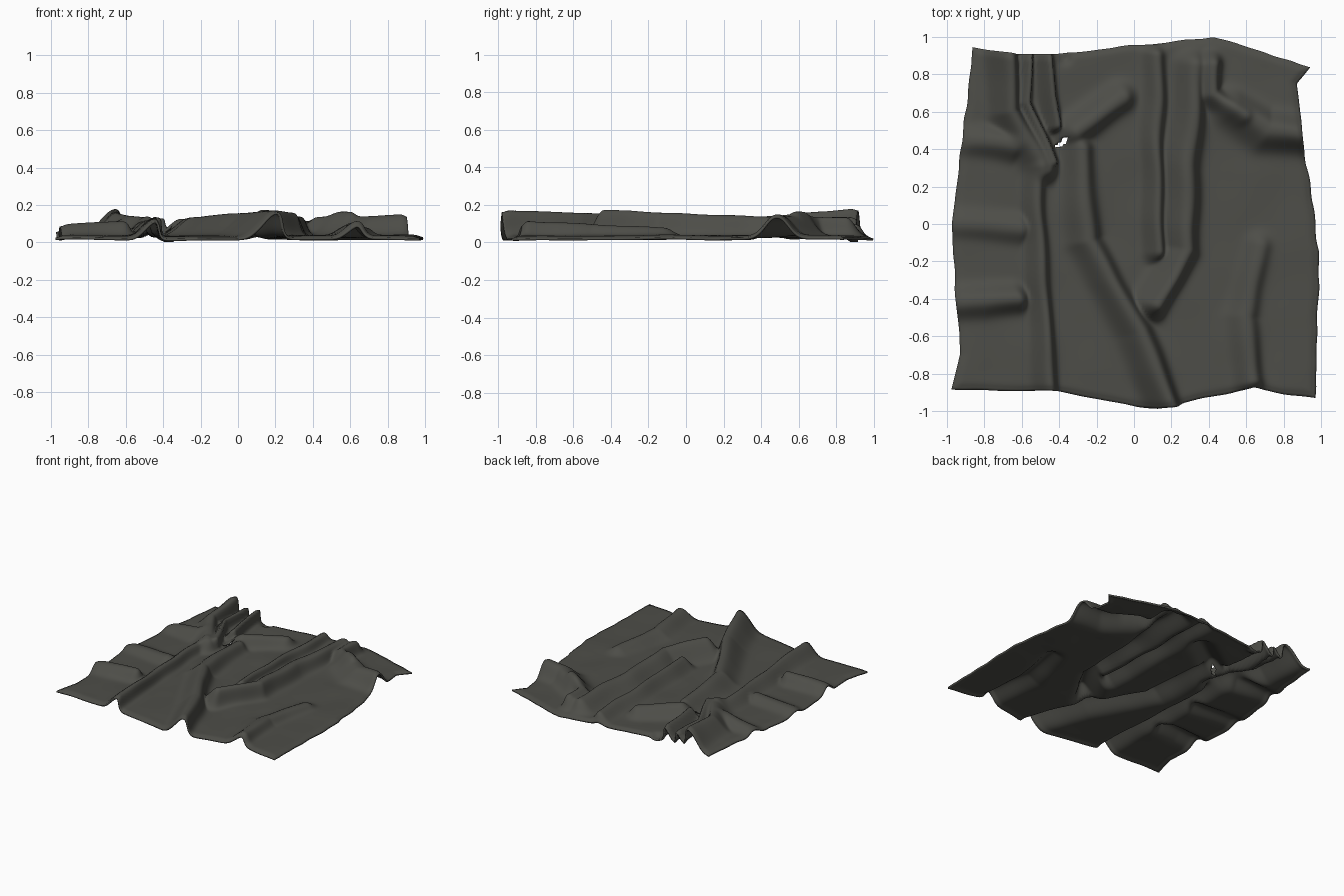
import bpy, bmesh, math
from mathutils import Vector, noise

if "Cube" in bpy.data.objects:
    bpy.data.objects.remove(bpy.data.objects["Cube"])

N = 150          # grid resolution
FLOOR = 0.036    # resting height of the flat cloth

# Outline edges of the cloth
LEFT = [(-.98, -.88), (-.93, -.7), (-.97, 0), (-.86, .95)]
RIGHT = [(.97, -.93), (.99, -.15), (.9, .5), (.87, .75), (.94, .84)]
FRONT = [(-.98, -.88), (-.4, -.9), (.1, -.99), (.62, -.88), (.97, -.93)]
BACK = [(-.86, .95), (-.65, .91), (-.4, .91), (.42, 1), (.94, .84)]

# Main folds: height at start and end, half width, path
FOLDS = [
    (.06, .09, .05, [(.11, .9), (.11, -.15)]),
    (.09, .14, .07, [(.31, .85), (.26, .3), (.25, -.15), (.08, -.43)]),
    (.10, .10, .06, [(.4, .85), (.4, .7), (.55, .58)]),
    (.10, .115, .09, [(.52, .62), (.68, .5), (.9, .48)]),
    (.08, .14, .07, [(-.3, .4), (-.28, -.1), (0, -.58), (.17, -1)]),
    (.07, .095, .05, [(-.54, .3), (-.48, -.93)]),
    (.15, .09, .07, [(-.72, .97), (-.69, .6), (-.5, .29)]),
    (.09, .09, .035, [(-.58, .91), (-.59, .65), (-.46, .33)]),
    (.10, .09, .035, [(-.48, .91), (-.44, .52)]),
    (.07, .09, .07, [(-.08, .67), (-.34, .49)]),
    (.08, .06, .07, [(-.65, -.4), (-.82, -.42), (-.97, -.42)]),
    (.05, .03, .06, [(-.62, -.02), (-.96, 0)]),
    (.08, .03, .07, [(-.66, .42), (-.94, .45)]),
    (.04, .08, .065, [(.66, -.12), (.57, -.5), (.62, -.84)]),
]


def along(pts, t):
    """Point on a polyline, t being the fraction of its length."""
    p = [Vector(q) for q in pts]
    lens = [(b - a).length for a, b in zip(p, p[1:])]
    d = t * sum(lens)
    for a, b, l in zip(p, p[1:], lens):
        if d <= l + 1e-9:
            return a.lerp(b, d / l)
        d -= l
    return p[-1]


def fold_height(x, y, h0, h1, w, path):
    """Height of one rounded fold at a point."""
    best, pos = 1e9, 0
    for k, ((ax, ay), (bx, by)) in enumerate(zip(path, path[1:])):
        ux, uy = bx - ax, by - ay
        t = max(0, min(1, ((x - ax) * ux + (y - ay) * uy) / (ux * ux + uy * uy)))
        d = math.hypot(x - ax - t * ux, y - ay - t * uy)
        if d < best:
            best, pos = d, (k + t) / (len(path) - 1)
    q = best / w
    return (h0 + (h1 - h0) * pos) * math.exp(-q ** 2.4) if q < 3 else 0


def height(x, y):
    # gentle wobble so the folds do not look ruled
    p = Vector((x * 3, y * 3, 0))
    wx, wy = x + .025 * noise.noise(p), y + .025 * noise.noise(p + Vector((9, 4, 2)))
    rise = sum(fold_height(wx, wy, *f) ** 3 for f in FOLDS) ** (1 / 3)
    return FLOOR + rise + .008 * noise.noise(p * 1.3), rise


# Cloth sheet: blend the four edges into a grid, then raise the folds
T = [i / N for i in range(N + 1)]
L, R, F, B = ([along(e, t) for t in T] for e in (LEFT, RIGHT, FRONT, BACK))
bm = bmesh.new()
rows = []
for j, v in enumerate(T):
    row = []
    for i, u in enumerate(T):
        c = (F[0] * (1 - u) + F[N] * u) * (1 - v) + (B[0] * (1 - u) + B[N] * u) * v
        p = F[i] * (1 - v) + B[i] * v + L[j] * (1 - u) + R[j] * u - c
        # uneven hem
        e = min(u, 1 - u, v, 1 - v)
        hem = math.exp(-(e / .04) ** 2)
        p.x += .012 * hem * noise.noise(Vector((p.x * 7, p.y * 7, 5)))
        p.y += .012 * hem * noise.noise(Vector((p.x * 7, p.y * 7, 8)))
        z, rise = height(p.x, p.y)
        # raised cloth leans to the right, making the right flanks steeper
        lean = .35 * rise * min(1, 12 * min(u, 1 - u))
        z -= .012 * math.exp(-(e / .012) ** 2)
        # dip in the gathered back edge
        z -= .03 * math.exp(-((p.x + .37) ** 2 + (p.y - .89) ** 2) / .001)
        row.append(bm.verts.new((p.x + lean, p.y, max(z, .013))))
    rows.append(row)
for j in range(N):
    for i in range(N):
        q = (rows[j][i], rows[j][i + 1], rows[j + 1][i + 1], rows[j + 1][i])
        mid = sum((a.co for a in q), Vector()) / 4
        # small gap between the gathered folds
        if abs(mid.x + .38 - .8 * (mid.y - .44)) < .018 and abs(mid.y - .44) < .025:
            continue
        bm.faces.new(q)
me = bpy.data.meshes.new("cloth")
bm.to_mesh(me)
bm.free()
cloth = bpy.data.objects.new("crumpled_cloth", me)
bpy.context.collection.objects.link(cloth)

mat = bpy.data.materials.new("dark grey fabric")
mat.diffuse_color = (.075, .075, .065, 1)
mat.use_nodes = True
mat.node_tree.nodes["Principled BSDF"].inputs["Base Color"].default_value = mat.diffuse_color
me.materials.append(mat)

# Thin fabric thickness and smooth shading
for poly in me.polygons:
    poly.use_smooth = True
mod = cloth.modifiers.new("thickness", 'SOLIDIFY')
mod.thickness = .012
mod.offset = -1
